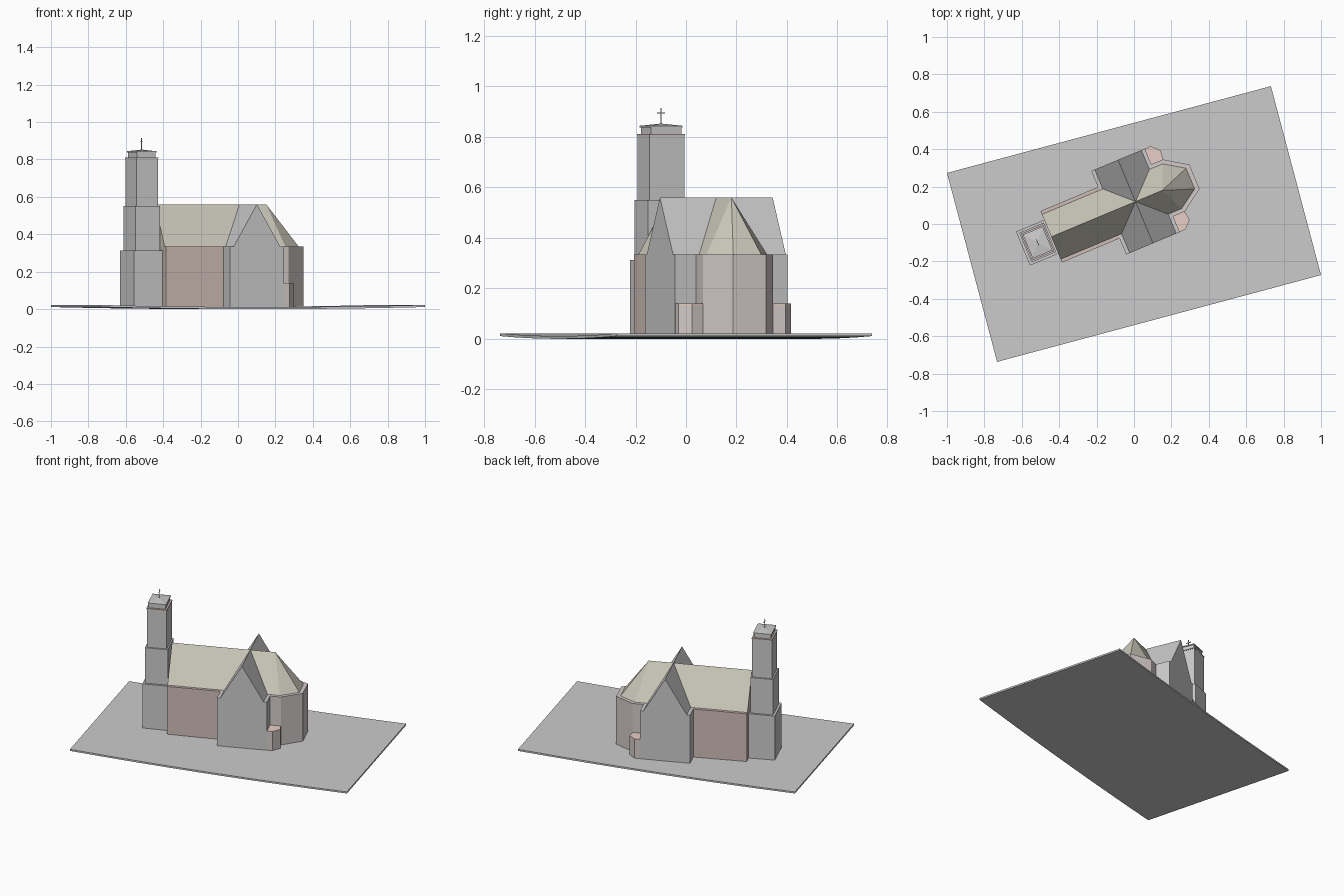
import bpy, bmesh
from math import radians
from mathutils import Matrix

if "Cube" in bpy.data.objects:
    bpy.data.objects.remove(bpy.data.objects["Cube"])

# Church frame: origin at the crossing, local x along the nave
CHURCH = Matrix.Translation((0.008, 0.12, 0)) @ Matrix.Rotation(radians(22.7), 4, 'Z')
BASE, EAVE, RIDGE = 0.008, 0.334, 0.56


def material(name, rgb):
    m = bpy.data.materials.new(name)
    m.diffuse_color = (*rgb, 1)
    m.use_nodes = True
    m.node_tree.nodes["Principled BSDF"].inputs["Base Color"].default_value = m.diffuse_color
    return m


BRICK = material("brick", (0.62, 0.51, 0.47))
PALE = material("pale_stone", (0.66, 0.60, 0.59))
TILE = material("roof_tile", (0.62, 0.60, 0.51))
PINK = material("pink_roof", (0.80, 0.62, 0.56))


def build(name, verts, faces, mat=None, matrix=CHURCH):
    bm = bmesh.new()
    vs = [bm.verts.new(v) for v in verts]
    for f in faces:
        bm.faces.new([vs[i] for i in f])
    bmesh.ops.recalc_face_normals(bm, faces=bm.faces)
    me = bpy.data.meshes.new(name)
    bm.to_mesh(me)
    bm.free()
    ob = bpy.data.objects.new(name, me)
    ob.matrix_world = matrix
    if mat:
        me.materials.append(mat)
    bpy.context.collection.objects.link(ob)
    return ob


def prism(name, outline, z0, z1, mat=None):
    n = len(outline)
    verts = [(x, y, z) for z in (z0, z1) for x, y in outline]
    faces = [tuple(range(n)), tuple(range(n, 2 * n))]
    faces += [(i, (i + 1) % n, n + (i + 1) % n, n + i) for i in range(n)]
    return build(name, verts, faces, mat)


def box(name, cx, cy, hx, hy, z0, z1, mat=None):
    return prism(name, [(cx - hx, cy - hy), (cx + hx, cy - hy),
                        (cx + hx, cy + hy), (cx - hx, cy + hy)], z0, z1, mat)


def fan(name, base, z, apex, mat=None):
    n = len(base)
    return build(name, [(x, y, z) for x, y in base] + [apex],
                 [tuple(range(n))] + [(i, (i + 1) % n, n) for i in range(n)], mat)


GABLE_FACES = [(0, 1, 2), (3, 4, 5), (0, 1, 4, 3), (1, 2, 5, 4), (2, 0, 3, 5)]

# Walls, with a narrow ledge outside the roof line
box("nave_walls", -0.3215, 0, 0.1665, 0.149, BASE, EAVE, BRICK)
box("transept_walls", 0, 0, 0.155, 0.242, BASE, EAVE)
prism("apse_walls", [(0.155, -0.151), (0.222, -0.151), (0.342, -0.071),
                     (0.342, 0.071), (0.222, 0.151), (0.155, 0.151)], BASE, EAVE, PALE)

# Roofs: nave gable, crossing gable and faceted apse hip
build("nave_roof", [(x, y, z) for x in (-0.488, 0.155)
                    for y, z in ((-0.13, EAVE), (0, RIDGE), (0.13, EAVE))], GABLE_FACES, TILE)
build("transept_roof", [(x, y, z) for y in (-0.242, 0.242)
                        for x, z in ((-0.135, EAVE), (0, RIDGE), (0.135, EAVE))], GABLE_FACES)
fan("apse_roof", [(0.155, -0.13), (0.212, -0.13), (0.318, -0.06),
                  (0.318, 0.06), (0.212, 0.13), (0.155, 0.13)], EAVE, (0.155, 0, RIDGE), TILE)

# Small side chapels in the corners beside the apse
for side, s in (("south", -1), ("north", 1)):
    plan = [(0.155, s * 0.15), (0.222, s * 0.15), (0.230, s * 0.2),
            (0.19, s * 0.241), (0.155, s * 0.241)]
    prism(side + "_chapel", plan, BASE, 0.132, PALE)
    prism(side + "_chapel_roof", plan, 0.132, 0.14, PINK)

# Stepped tower, cornice and cap
TX = -0.567
for name, hx, hy, z0, z1, mat in (
        ("tower_base", 0.085, 0.098, BASE, 0.312, None),
        ("tower_middle", 0.071, 0.085, 0.312, 0.55, None),
        ("tower_upper", 0.062, 0.075, 0.55, 0.805, None),
        ("tower_cornice", 0.064, 0.077, 0.805, 0.811, BRICK),
        ("tower_cap", 0.053, 0.065, 0.811, 0.838, None),
        ("tower_cap_slab", 0.057, 0.069, 0.838, 0.844, None)):
    box(name, TX, 0, hx, hy, z0, z1, mat)
fan("tower_cap_roof", [(TX - 0.057, -0.069), (TX + 0.057, -0.069),
                       (TX + 0.057, 0.069), (TX - 0.057, 0.069)], 0.844, (TX, 0, 0.853))

# Cross
box("cross_post", TX, 0, 0.002, 0.002, 0.848, 0.914)
box("cross_arm", TX, 0, 0.002, 0.017, 0.893, 0.897)

# Ground slab, curving up slightly toward its short ends
N = 8
verts, faces = [], []
for i in range(N + 1):
    s = -1 + 2 * i / N
    top = 0.011 + 0.011 * s * s
    for y in (-0.505, 0.505):
        cx = 0.866 * s + (-0.134 if y > 0 else 0.134)
        verts += [(cx, 0.232 * s + y, max(0, top - 0.011)), (cx, 0.232 * s + y, top)]
for i in range(N):
    a, b = 4 * i, 4 * i + 4
    faces += [(a, b, b + 1, a + 1), (a + 2, b + 2, b + 3, a + 3),
              (a, b, b + 2, a + 2), (a + 1, b + 1, b + 3, a + 3)]
faces += [(0, 1, 3, 2), (4 * N, 4 * N + 1, 4 * N + 3, 4 * N + 2)]
build("ground_slab", verts, faces, None, Matrix.Identity(4))
